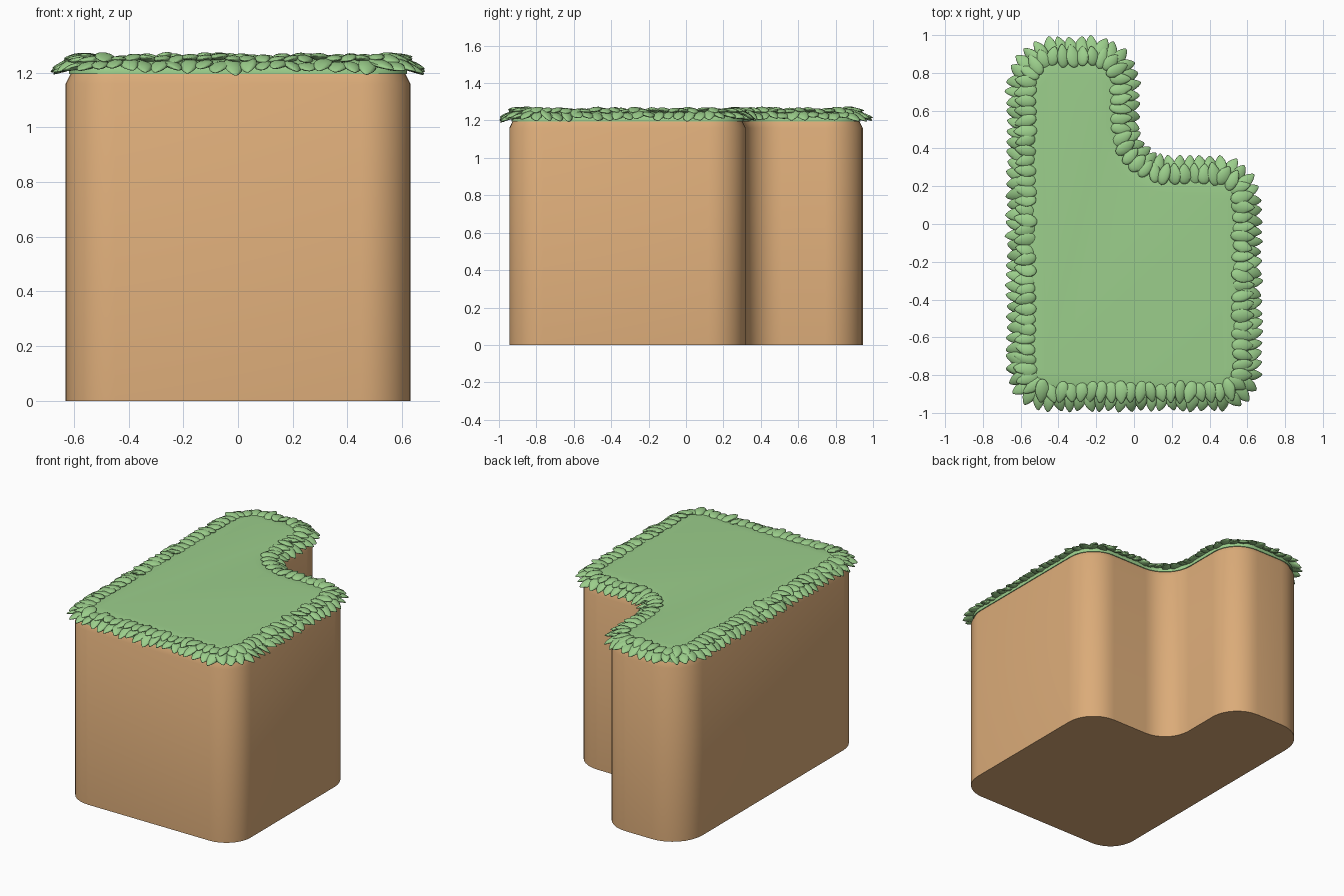
import bpy, bmesh, random
from math import sin, cos, pi, radians, atan2
from mathutils import Vector, Matrix

if "Cube" in bpy.data.objects:
    bpy.data.objects.remove(bpy.data.objects["Cube"])

random.seed(4)

# L-shaped footprint, counter-clockwise: corner x, y, fillet radius
CORNERS = [(-0.63, -0.945, 0.18), (0.63, -0.945, 0.18), (0.63, 0.32, 0.2),
           (-0.015, 0.32, 0.19), (-0.015, 0.945, 0.2), (-0.63, 0.945, 0.22)]


def outline(inset=0.0, steps=8):
    """Filleted footprint moved inwards by inset; same point count every time."""
    pts = []
    n = len(CORNERS)
    for i, (x, y, r) in enumerate(CORNERS):
        c = Vector((x, y))
        d_in = (c - Vector(CORNERS[i - 1][:2])).normalized()
        d_out = (Vector(CORNERS[(i + 1) % n][:2]) - c).normalized()
        side = 1 if d_in.cross(d_out) > 0 else -1      # -1 on the inner corner
        centre = c + (d_out - d_in) * r
        start = -d_out * (r - side * inset)
        for k in range(steps + 1):
            turn = Matrix.Rotation(side * k / steps * pi / 2, 2)
            pts.append(centre + turn @ start)
    return pts


def material(name, rgb):
    m = bpy.data.materials.new(name)
    m.diffuse_color = (*rgb, 1)
    m.use_nodes = True
    m.node_tree.nodes["Principled BSDF"].inputs["Base Color"].default_value = m.diffuse_color
    return m


def finish(bm, name, mat, angle):
    bmesh.ops.recalc_face_normals(bm, faces=bm.faces)
    me = bpy.data.meshes.new(name)
    bm.to_mesh(me)
    bm.free()
    me.materials.append(mat)
    ob = bpy.data.objects.new(name, me)
    bpy.context.collection.objects.link(ob)
    bpy.ops.object.select_all(action='DESELECT')
    ob.select_set(True)
    bpy.context.view_layer.objects.active = ob
    bpy.ops.object.shade_smooth_by_angle(angle=radians(angle))
    return ob


def loft(name, profile, mat):
    """Stack footprint loops, profile = (inset, z), and cap both ends."""
    bm = bmesh.new()
    loops = [[bm.verts.new((p.x, p.y, z)) for p in outline(d)] for d, z in profile]
    for a, b in zip(loops, loops[1:]):
        for i in range(len(a)):
            j = (i + 1) % len(a)
            bm.faces.new((a[i], a[j], b[j], b[i]))
    bm.faces.new(loops[0][::-1])
    bm.faces.new(loops[-1])
    return finish(bm, name, mat, 40)


def walk(count, inset):
    """Evenly spaced (position, outward angle) along the footprint."""
    pts = outline(inset)
    segs = [(a, b, (b - a).length) for a, b in zip(pts, pts[1:] + pts[:1])]
    step = sum(s[2] for s in segs) / count
    pos, nxt = 0.0, 0.0
    for a, b, length in segs:
        while length > 0 and nxt < pos + length:
            d = (b - a) / length
            yield a + d * (nxt - pos), atan2(-d.x, d.y)
            nxt += step
        pos += length


def add_leaf(bm, matrix, length, width, thick):
    """Domed teardrop along +x with a pointed tip."""
    verts = bmesh.ops.create_uvsphere(bm, u_segments=10, v_segments=8, radius=1)['verts']
    for v in verts:
        x, y, z = v.co.z, v.co.x, v.co.y
        taper = 1.0 - 0.35 * max(x, 0) ** 2 - 0.12 * x
        v.co = matrix @ Vector((x * length / 2, y * taper * width / 2,
                                z * taper * thick / 2 - 0.004 * x * x))


def leaf_row(name, count, inset, z, tilt, mat):
    bm = bmesh.new()
    for p, ang in walk(count, inset):
        yaw = ang + radians(random.uniform(-18, 18))
        pitch = radians(tilt + random.uniform(-9, 9))
        m = (Matrix.Translation((p.x, p.y, z + random.uniform(-0.005, 0.007)))
             @ Matrix.Rotation(yaw, 4, 'Z') @ Matrix.Rotation(pitch, 4, 'Y')
             @ Matrix.Rotation(radians(random.uniform(-15, 15)), 4, 'X'))
        add_leaf(bm, m, random.uniform(0.105, 0.13), random.uniform(0.062, 0.075), 0.026)
    return finish(bm, name, mat, 60)


soil = material("soil", (0.71, 0.41, 0.19))
grass = material("grass", (0.33, 0.62, 0.26))

# Earth block
loft("earth_block", [(0, 0), (0, 1.16), (0.02, 1.2)], soil)
# Turf with a soft shoulder
loft("turf", [(0.012, 1.195), (0.012, 1.215), (0.025, 1.232), (0.06, 1.246),
              (0.11, 1.253), (0.15, 1.255)], grass)
# Two overlapping rows of leaves around the rim
leaf_row("outer_leaves", 106, 0.006, 1.226, 18, grass)
leaf_row("inner_leaves", 104, 0.055, 1.252, 3, grass)
